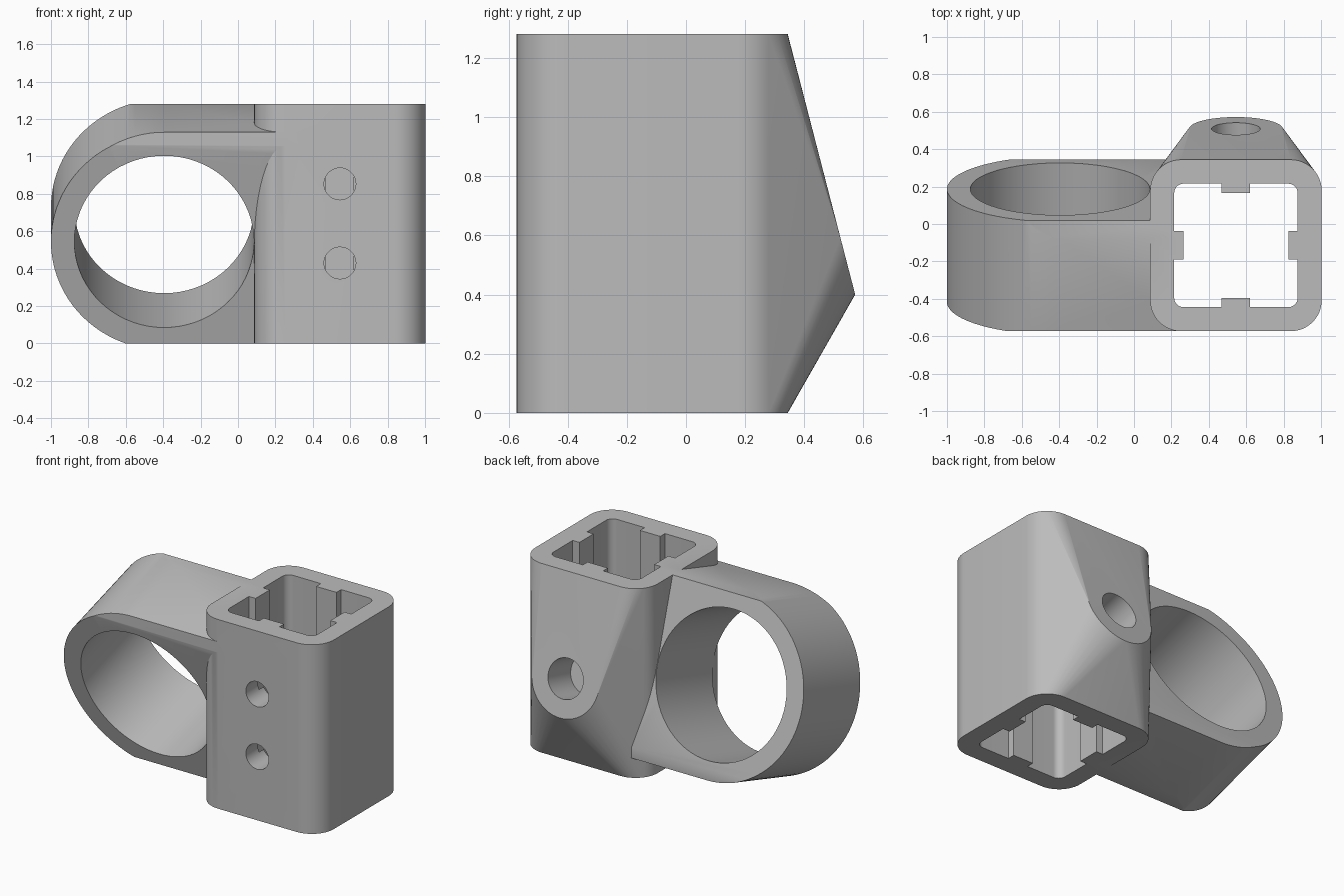
import bpy
import bmesh
import math
from mathutils import Matrix, Vector

if "Cube" in bpy.data.objects:
    bpy.data.objects.remove(bpy.data.objects["Cube"], do_unlink=True)

HEIGHT, FRONT, BACK = 1.28, -0.573, 0.344
TUBE = Vector((0.545, (FRONT + BACK) / 2))
HALF = (BACK - FRONT) / 2
BOSS = Vector((TUBE.x, 0.509, 0.642))
RING_X, RING_OUT, RING_IN = -0.395, 0.605, 0.48
TILT = math.atan(0.304)

grey = bpy.data.materials.new("Mid grey plastic")
grey.use_nodes = True
grey.diffuse_color = (0.5, 0.5, 0.5, 1)
grey.node_tree.nodes["Principled BSDF"].inputs["Base Color"].default_value = (0.5, 0.5, 0.5, 1)


def make(name, bm):
    bmesh.ops.recalc_face_normals(bm, faces=bm.faces[:])
    mesh = bpy.data.meshes.new(name)
    bm.to_mesh(mesh)
    bm.free()
    mesh.materials.append(grey)
    obj = bpy.data.objects.new(name, mesh)
    bpy.context.collection.objects.link(obj)
    return obj


def arc(cx, cy, r, start, end, steps):
    angles = [math.radians(start + (end - start) * i / steps) for i in range(steps + 1)]
    return [(cx + r * math.cos(a), cy + r * math.sin(a)) for a in angles]


def rounded_square(half, r):
    pts = []
    for q, (sx, sy) in enumerate([(1, 1), (-1, 1), (-1, -1), (1, -1)]):
        pts += arc(TUBE.x + sx * (half - r), TUBE.y + sy * (half - r), r, q * 90, q * 90 + 90, 12)
    return pts


def prism(name, pts, low, high, matrix=Matrix()):
    bm = bmesh.new()
    face = bm.faces.new([bm.verts.new((x, y, low)) for x, y in pts])
    top = bmesh.ops.extrude_face_region(bm, geom=[face])["geom"]
    bmesh.ops.translate(bm, vec=(0, 0, high - low),
                        verts=[v for v in top if isinstance(v, bmesh.types.BMVert)])
    bm.transform(matrix)
    return make(name, bm)


def box(name, low, high):
    pts = [(low[0], low[1]), (high[0], low[1]), (high[0], high[1]), (low[0], high[1])]
    return prism(name, pts, low[2], high[2])


def boolean(target, tool, operation):
    tool.hide_render = True
    mod = target.modifiers.new(operation, "BOOLEAN")
    mod.operation, mod.object, mod.solver = operation, tool, "EXACT"
    bpy.context.view_layer.objects.active = target
    bpy.ops.object.modifier_apply(modifier=mod.name)
    bpy.data.objects.remove(tool, do_unlink=True)


def placed(location, tilt):
    # Local z runs backwards and up, local y runs up
    turn = Matrix.Rotation(tilt, 4, "X") @ Matrix.Rotation(-math.pi / 2, 4, "X")
    return Matrix.Translation(location) @ turn


# Square tube swelling into a slanted boss at the back
bm = bmesh.new()
for z in (0, HEIGHT):
    for x, y in rounded_square(HALF, 0.165):
        bm.verts.new((x, y, z))
boss_frame = placed(BOSS, math.atan(0.26))
for x, y in arc(0, 0, 0.25, 0, 354, 59):
    bm.verts.new(boss_frame @ Vector((x, y, 0)))
hull = bmesh.ops.convex_hull(bm, input=bm.verts[:])
loose = [v for v in bm.verts if not v.link_faces]
bmesh.ops.delete(bm, geom=loose, context="VERTS")
bmesh.ops.dissolve_limit(bm, angle_limit=math.radians(0.3), verts=bm.verts[:], edges=bm.edges[:])
bracket = make("clamp_bracket", bm)

# Tilted ring, straight where it joins the tube, trimmed to the block's bounds
ring_frame = placed((RING_X, -0.115, 0.636), TILT)
reach = 0.33 - RING_X
outline = arc(0, 0, RING_OUT, 90, 270, 48) + [(reach, -RING_OUT), (reach, RING_OUT)]
half_depth = 0.33 * math.cos(TILT)
ring = prism("ring", outline, -half_depth, half_depth, ring_frame)
boolean(ring, box("bounds", (-2, FRONT, 0), (2, BACK, HEIGHT)), "INTERSECT")
boolean(ring, prism("ring_bore", arc(0, 0, RING_IN, 0, 355, 71), -1, 1, ring_frame), "DIFFERENCE")
boolean(bracket, ring, "UNION")

# Square socket with a guide rib in the middle of each wall
socket = prism("socket", rounded_square(0.33, 0.05), -0.2, HEIGHT + 0.2)
for sx, sy in [(1, 0), (-1, 0), (0, 1), (0, -1)]:
    c = TUBE + Vector((sx, sy)) * 0.33
    d = Vector((0.05 if sx else 0.076, 0.05 if sy else 0.076))
    boolean(socket, box("rib", (*(c - d), -1), (*(c + d), 2)), "DIFFERENCE")
boolean(bracket, socket, "DIFFERENCE")

# Two screw holes in the front wall and a blind hole in the boss
for z in (0.43, 0.853):
    frame = placed((TUBE.x, FRONT, z), 0)
    boolean(bracket, prism("screw_hole", arc(0, 0, 0.085, 0, 350, 35), -0.1, 0.3, frame), "DIFFERENCE")
boolean(bracket, prism("boss_hole", arc(0, 0, 0.13, 0, 352, 44), -0.25, 0.2, boss_frame), "DIFFERENCE")

bpy.ops.object.select_all(action="DESELECT")
bracket.select_set(True)
bpy.context.view_layer.objects.active = bracket
bpy.ops.object.shade_smooth_by_angle(angle=math.radians(25))
